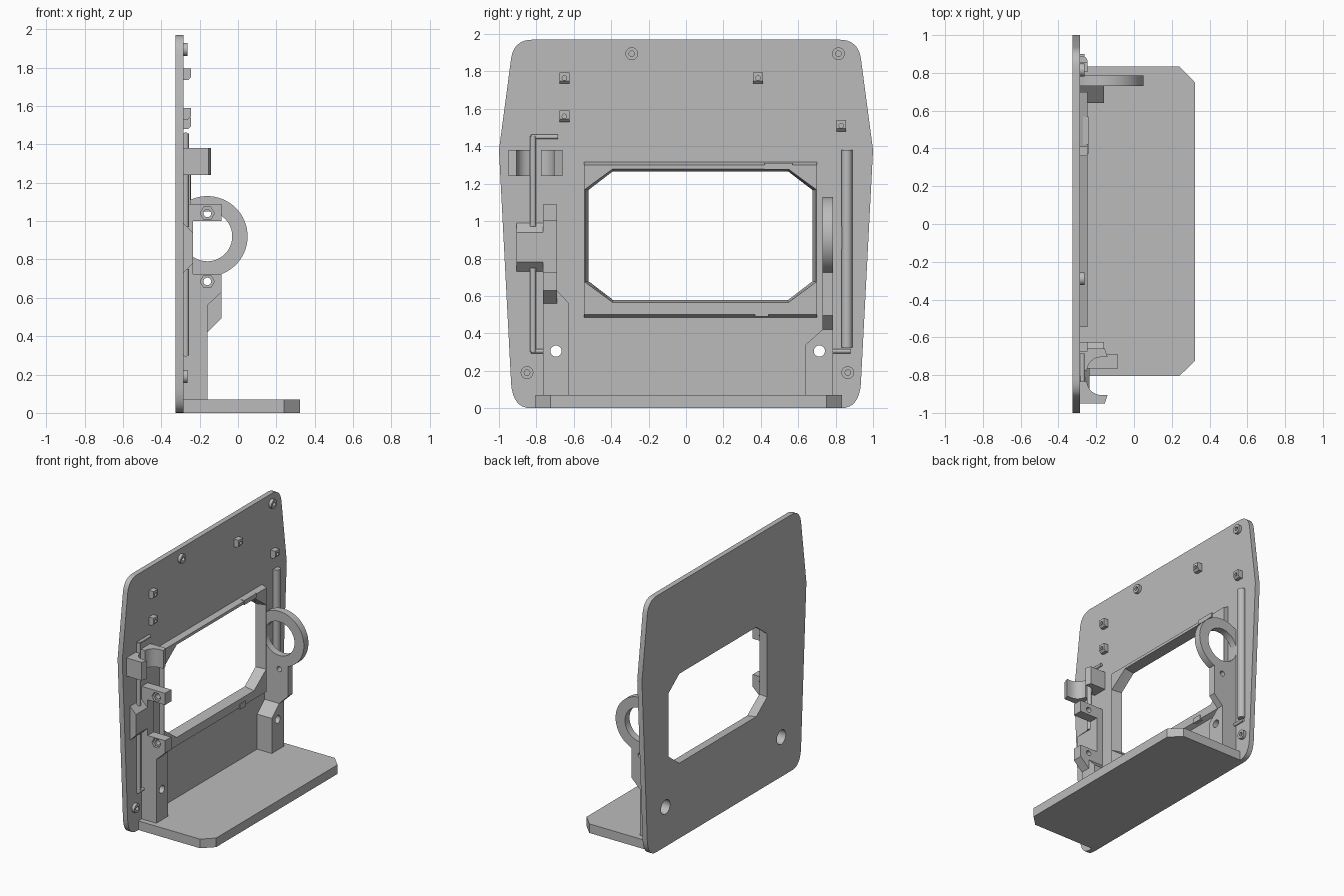
import bpy, bmesh, math
from mathutils import Vector

if "Cube" in bpy.data.objects:
    bpy.data.objects.remove(bpy.data.objects["Cube"], do_unlink=True)

grey = bpy.data.materials.new("plain grey")
grey.use_nodes = True
COLOUR = (0.5, 0.5, 0.5, 1)
grey.diffuse_color = COLOUR
grey.node_tree.nodes["Principled BSDF"].inputs["Base Color"].default_value = COLOUR

BACK, FACE = -0.325, -0.285      # panel's two faces
ROOT = FACE - 0.01               # parts sink slightly into the panel
parts = []


def place(axis, a, b, h):
    return Vector({"x": (h, a, b), "y": (a, h, b), "z": (a, b, h)}[axis])


def loft(name, axis, low, lo, high, hi):
    """Solid between two outlines lying across an axis."""
    bm = bmesh.new()
    v0 = [bm.verts.new(place(axis, a, b, lo)) for a, b in low]
    v1 = [bm.verts.new(place(axis, a, b, hi)) for a, b in high]
    bm.faces.new(v0)
    bm.faces.new(v1)
    n = len(v0)
    for i in range(n):
        j = (i + 1) % n
        bm.faces.new((v0[i], v0[j], v1[j], v1[i]))
    bmesh.ops.recalc_face_normals(bm, faces=bm.faces)
    mesh = bpy.data.meshes.new(name)
    bm.to_mesh(mesh)
    bm.free()
    mesh.materials.append(grey)
    ob = bpy.data.objects.new(name, mesh)
    bpy.context.collection.objects.link(ob)
    parts.append(ob)
    return ob


def prism(name, axis, pts, lo, hi):
    return loft(name, axis, pts, lo, pts, hi)


def box(name, x0, x1, y0, y1, z0, z1):
    return prism(name, "z", [(x0, y0), (x1, y0), (x1, y1), (x0, y1)], z0, z1)


def circle(a, b, r, n=32):
    return [(a + r * math.cos(math.tau * i / n), b + r * math.sin(math.tau * i / n))
            for i in range(n)]


def rod(name, axis, a, b, r, lo, hi, n=20):
    return prism(name, axis, circle(a, b, r, n), lo, hi)


def cut(target, *cutters):
    for c in cutters:
        c.hide_render = True
        m = target.modifiers.new("cut", "BOOLEAN")
        m.object, m.solver = c, "EXACT"
        bpy.context.view_layer.objects.active = target
        bpy.ops.object.modifier_apply(modifier=m.name)
        parts.remove(c)
        bpy.data.objects.remove(c, do_unlink=True)


def bend(p, c, q, n=8):
    return [tuple((1 - t) ** 2 * p[k] + 2 * t * (1 - t) * c[k] + t * t * q[k] for k in (0, 1))
            for t in [i / n for i in range(n + 1)]]


# Window cutter: chamfered opening that widens toward the inner side
def octagon(y0, y1, z0, z1, cy, cz):
    return [(y0 + cy, z0), (y1 - cy, z0), (y1, z0 + cz), (y1, z1 - cz),
            (y1 - cy, z1), (y0 + cy, z1), (y0, z1 - cz), (y0, z0 + cz)]


def window():
    return loft("window_cutter", "x", octagon(-0.52, 0.675, 0.58, 1.265, 0.13, 0.1), BACK - 0.01,
                octagon(-0.543, 0.698, 0.563, 1.28, 0.15, 0.11), -0.235)


# Upright panel
half = bend((0.83, 0), (0.925, 0), (0.935, 0.13)) + [(1, 1.38)] \
    + bend((0.935, 1.87), (0.92, 1.97), (0.82, 1.97))
panel = prism("panel", "x", half + [(-y, z) for y, z in reversed(half)], BACK, FACE)
cut(panel, window())

# Window surround with sloped outer edges
surround = loft("window_surround", "x", [(-0.545, 0.48), (0.7, 0.48), (0.7, 1.32), (-0.545, 1.32)], ROOT,
                [(-0.545, 0.5), (0.7, 0.5), (0.7, 1.3), (-0.545, 1.3)], -0.247)
cut(surround, window())
box("surround_top_clip", ROOT, -0.24, 0.42, 0.57, 1.275, 1.31)
box("surround_bottom_clip", ROOT, -0.24, 0.37, 0.44, 0.49, 0.53)

# Foot plate with chamfered front corners
prism("foot_plate", "z", [(ROOT, -0.805), (0.24, -0.805), (0.322, -0.725),
                          (0.322, 0.75), (0.24, 0.833), (ROOT, 0.833)], 0, 0.07)

# Two posts, each bored through with a wide recess at the back
post_a = prism("post_a", "x", [(-0.765, 0.06), (-0.625, 0.06), (-0.625, 0.56),
                               (-0.69, 0.63), (-0.765, 0.63)], ROOT, -0.16)
post_b = prism("post_b", "x", [(0.64, 0.06), (0.785, 0.06), (0.785, 0.42),
                               (0.73, 0.42), (0.64, 0.34)], ROOT, -0.16)
for post, y in ((post_a, -0.695), (post_b, 0.713)):
    for ob in (post, panel):
        cut(ob, rod("bore", "x", y, 0.305, 0.03, -0.4, 0), rod("recess", "x", y, 0.305, 0.055, -0.4, -0.25))

# Open bracket above the first post, with cross holes and nut pockets
bracket = prism("bracket", "y", [(ROOT, 0.56), (-0.16, 0.56), (-0.085, 0.63), (-0.085, 0.725),
                                 (-0.235, 0.725), (-0.235, 1), (-0.085, 1), (-0.085, 1.09),
                                 (ROOT, 1.09)], -0.765, -0.69)
for z in (0.685, 1.04):
    cut(bracket, rod("hole", "y", -0.16, z, 0.02, -0.9, -0.6),
        rod("nut_pocket", "y", -0.16, z, 0.037, -0.9, -0.745, 6))

# Chamfered block beside the bracket
prism("side_block", "y", [(ROOT, 0.73), (FACE, 0.73), (-0.235, 0.78), (-0.235, 0.94),
                          (FACE, 0.99), (ROOT, 0.99)], -0.905, -0.76)

# Pair of curved clip jaws
jaw = [(ROOT, 0.145), (-0.155, 0.145), (-0.14, 0.1)] \
    + bend((-0.145, 0.1), (-0.235, 0.11), (-0.25, 0.03)) + [(ROOT, 0.03)]
for name, s in (("clip_jaw_inner", 1), ("clip_jaw_outer", -1)):
    prism(name, "z", [(x, -0.805 + s * d) for x, d in jaw], 1.24, 1.38)

# Ring on an arm above the second post
ring = prism("ring", "y", [(max(x, ROOT), z) for x, z in circle(-0.16, 0.92, 0.21, 64)], 0.73, 0.785)
arm = prism("ring_arm", "y", [(ROOT, 0.4), (-0.16, 0.42), (-0.085, 0.495), (-0.085, 0.76),
                              (ROOT, 0.8)], 0.73, 0.785)
for ob in (ring, arm):
    cut(ob, rod("ring_hole", "y", -0.16, 0.92, 0.13, 0.6, 0.9, 48))
cut(arm, rod("hole", "y", -0.16, 0.685, 0.02, 0.6, 0.9))

# Slim rods with bent ends, and the long bar on the other side
rod("upper_rod", "z", -0.273, -0.818, 0.017, 0.97, 1.455)
rod("upper_rod_end", "y", -0.273, 1.45, 0.012, -0.83, -0.685)
rod("lower_rod", "z", -0.273, -0.818, 0.017, 0.3, 0.75)
rod("lower_rod_end", "y", -0.273, 0.305, 0.012, -0.83, -0.76)
rod("long_bar", "z", -0.275, 0.86, 0.029, 0.325, 1.38)
rod("long_bar_end", "y", -0.273, 0.305, 0.012, 0.78, 0.88)
box("long_bar_catch", ROOT, -0.265, 0.832, 0.85, 0.85, 0.97)

# Small guide tabs with chamfered lower edge
for y, z in ((-0.65, 1.765), (-0.65, 1.56), (0.385, 1.765), (0.83, 1.51)):
    tab = prism("guide_tab", "y", [(ROOT, z - 0.03), (-0.26, z - 0.03), (-0.245, z - 0.015),
                                   (-0.245, z + 0.03), (ROOT, z + 0.03)], y - 0.026, y + 0.026)
    cut(tab, rod("hole", "x", y, z, 0.012, -0.27, -0.2))

# Round screw standoffs
for y, z in ((-0.29, 1.895), (0.815, 1.895), (-0.85, 0.19), (0.865, 0.19)):
    boss = rod("standoff", "x", y, z, 0.034, ROOT, -0.262, 28)
    cut(boss, rod("hole", "x", y, z, 0.015, -0.28, -0.2))

# Shading
bpy.ops.object.select_all(action="DESELECT")
for ob in parts:
    ob.select_set(True)
bpy.context.view_layer.objects.active = panel
bpy.ops.object.shade_smooth_by_angle(angle=math.radians(25))
